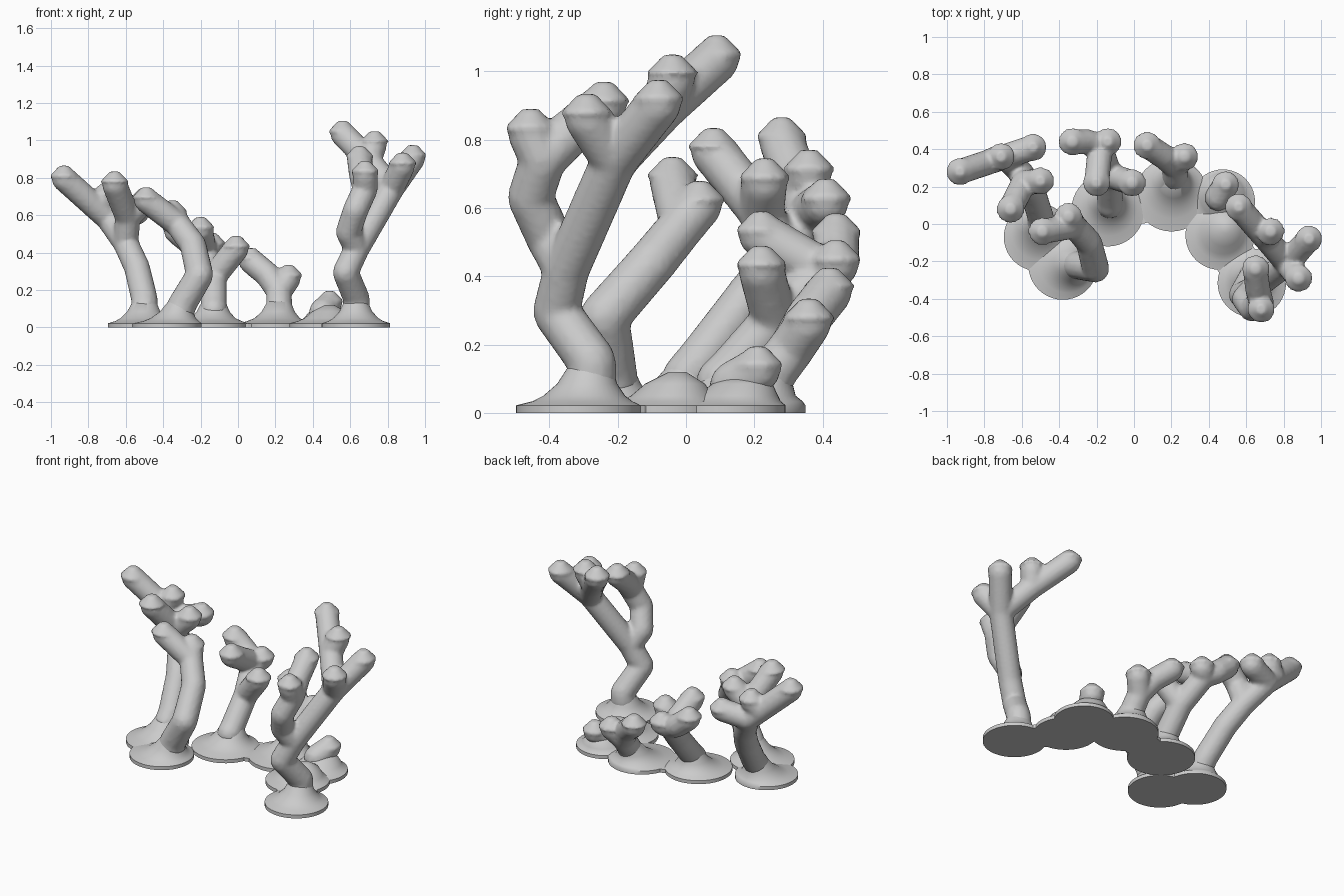
import bpy, bmesh, math
from mathutils import Matrix, Vector

cube = bpy.data.objects.get("Cube")
if cube:
    bpy.data.objects.remove(cube, do_unlink=True)

grey = bpy.data.materials.new("stone_grey")
grey.use_nodes = True
tone = (0.6, 0.6, 0.6, 1)
grey.diffuse_color = tone
grey.node_tree.nodes["Principled BSDF"].inputs["Base Color"].default_value = tone


def finish(bm, name):
    mesh = bpy.data.meshes.new(name)
    bm.to_mesh(mesh)
    bm.free()
    mesh.materials.append(grey)
    obj = bpy.data.objects.new(name, mesh)
    bpy.context.collection.objects.link(obj)
    bpy.ops.object.select_all(action='DESELECT')
    bpy.context.view_layer.objects.active = obj
    obj.select_set(True)
    return obj


def limb(bm, a, b, r1, r2):
    """Tapered tube from a to b with a round joint at each end."""
    a, b = Vector(a), Vector(b)
    axis = b - a
    turn = axis.to_track_quat('Z', 'Y').to_matrix().to_4x4()
    turn.translation = (a + b) / 2
    bmesh.ops.create_cone(bm, cap_ends=True, segments=14, radius1=r1, radius2=r2,
                          depth=axis.length, matrix=turn)
    for p, r in ((a, r1), (b, r2)):
        ball = bmesh.ops.create_icosphere(bm, subdivisions=2, radius=r)
        bmesh.ops.translate(bm, vec=p, verts=ball["verts"])


def coral(name, paths, thick=0.073, tip=0.068):
    """Join several branch paths with level, pointed caps, then fuse them into one skin."""
    bm = bmesh.new()
    joints = {path[0] for path in paths}
    for i, path in enumerate(paths):
        start = thick if i == 0 else tip
        n = len(path) - 1
        for k in range(n):
            limb(bm, path[k], path[k + 1],
                 start + (tip - start) * k / n, start + (tip - start) * (k + 1) / n)
        if path[-1] not in joints:
            bmesh.ops.create_cone(bm, cap_ends=True, segments=14, radius1=0.078,
                                  radius2=0.025, depth=0.055, matrix=Matrix.Translation(
                                      Vector(path[-1]) + Vector((0, 0, 0.042))))
    obj = finish(bm, name)
    fuse = obj.modifiers.new("fuse", 'REMESH')
    fuse.mode = 'VOXEL'
    fuse.voxel_size = 0.012
    fuse.use_smooth_shade = True
    soft = obj.modifiers.new("soften", 'SMOOTH')
    soft.factor = 0.5
    soft.iterations = 2


def foot(name, centre, top, radius, height=0.14, neck=0.062):
    """Thin round plate that sweeps up into the trunk."""
    profile = [(radius, 0), (radius, 0.022), (radius * 0.8, 0.034),
               (0.12, 0.05), (0.088, 0.085), (neck, height)]
    bm = bmesh.new()
    rings = []
    for r, z in profile:
        t = max(0, (z - 0.022) / (height - 0.022)) ** 0.5
        cx, cy = (centre[i] + (top[i] - centre[i]) * t for i in (0, 1))
        rings.append([bm.verts.new((cx + r * math.cos(a), cy + r * math.sin(a), z))
                      for a in (math.tau * k / 40 for k in range(40))])
    for low, high in zip(rings, rings[1:]):
        for k in range(40):
            j = (k + 1) % 40
            bm.faces.new((low[k], low[j], high[j], high[k]))
    bm.faces.new(rings[0][::-1])
    bm.faces.new(rings[-1])
    finish(bm, name)
    bpy.ops.object.shade_smooth_by_angle(angle=math.radians(50))


# Plates with their flared feet, in order around the arc
feet = [
    ("tall_coral_foot", (0.63, -0.315), (0.63, -0.28), 0.183),
    ("bump_foot", (0.46, -0.06), (0.49, -0.025), 0.185, 0.12, 0.025),
    ("stub_foot", (0.475, 0.12), (0.47, 0.17), 0.172, 0.1),
    ("low_coral_foot", (0.2, 0.155), (0.22, 0.25), 0.195),
    ("middle_coral_foot", (-0.14, 0.075), (-0.13, 0.13), 0.195),
    ("wide_coral_foot", (-0.515, -0.07), (-0.5, 0.01), 0.181),
    ("front_coral_foot", (-0.38, -0.22), (-0.31, -0.22), 0.185)]
for part in feet:
    foot(*part)

# Webs that fill the notches between neighbouring plates
for one, two in zip(feet, feet[1:]):
    a, b = Vector(one[1]), Vector(two[1])
    if (a - b).length < 0.36:
        bm = bmesh.new()
        middle = ((a + b) / 2).to_3d() + Vector((0, 0, 0.011))
        bmesh.ops.create_cone(bm, cap_ends=True, segments=32, radius1=0.115,
                              radius2=0.115, depth=0.022,
                              matrix=Matrix.Translation(middle))
        finish(bm, "web_" + one[0])

# Tall zigzag coral
fork = (0.635, -0.35, 0.42)
bend = (0.68, -0.42, 0.74)
crown = (0.82, -0.21, 0.74)
spur = (0.7, -0.07, 0.89)
coral("tall_coral", [
    [(0.63, -0.275, 0.1), (0.635, -0.275, 0.15), (0.575, -0.38, 0.295), fork],
    [fork, (0.59, -0.4, 0.51), (0.63, -0.455, 0.63), bend, (0.68, -0.455, 0.82)],
    [bend, (0.66, -0.34, 0.82), (0.65, -0.24, 0.9)],
    [fork, crown, (0.935, -0.08, 0.905)],
    [crown, (0.88, -0.29, 0.865)],
    [crown, spur, (0.56, 0.09, 1.035)],
    [spur, (0.73, -0.04, 0.98)]])

# Short stub
coral("stub_coral", [[(0.45, 0.14, 0.08), (0.49, 0.21, 0.125)]])

# Low two-armed coral
fork = (0.22, 0.31, 0.19)
coral("low_coral", [
    [(0.22, 0.24, 0.09), (0.22, 0.255, 0.12), fork],
    [fork, (0.27, 0.36, 0.265)],
    [fork, (0.16, 0.36, 0.28), (0.07, 0.42, 0.355)]])

# Middle coral
side = (-0.13, 0.26, 0.27)
fork = (-0.18, 0.41, 0.41)
coral("middle_coral", [
    [(-0.13, 0.1, 0.09), (-0.13, 0.13, 0.12), side, fork],
    [side, (-0.01, 0.22, 0.42)],
    [fork, (-0.2, 0.22, 0.52)],
    [fork, (-0.14, 0.44, 0.435)],
    [fork, (-0.25, 0.44, 0.45), (-0.33, 0.44, 0.515)]])

# Wide spreading coral
fork = (-0.6, 0.27, 0.45)
knee = (-0.59, 0.22, 0.59)
crown = (-0.69, 0.36, 0.58)
coral("wide_coral", [
    [(-0.5, 0.0, 0.1), (-0.5, 0.04, 0.15), (-0.54, 0.17, 0.32), fork],
    [fork, knee, (-0.66, 0.08, 0.765)],
    [knee, (-0.5, 0.23, 0.675)],
    [fork, crown, (-0.93, 0.28, 0.795)],
    [(-0.76, 0.34, 0.64), (-0.71, 0.36, 0.7)],
    [crown, (-0.54, 0.41, 0.615)]])

# Front leaning coral
fork = (-0.32, -0.01, 0.55)
coral("front_coral", [
    [(-0.31, -0.22, 0.09), (-0.3, -0.22, 0.12), (-0.205, -0.24, 0.28),
     (-0.24, -0.1, 0.44), fork],
    [fork, (-0.35, 0.04, 0.61)],
    [fork, (-0.49, -0.04, 0.68)]], 0.08)
